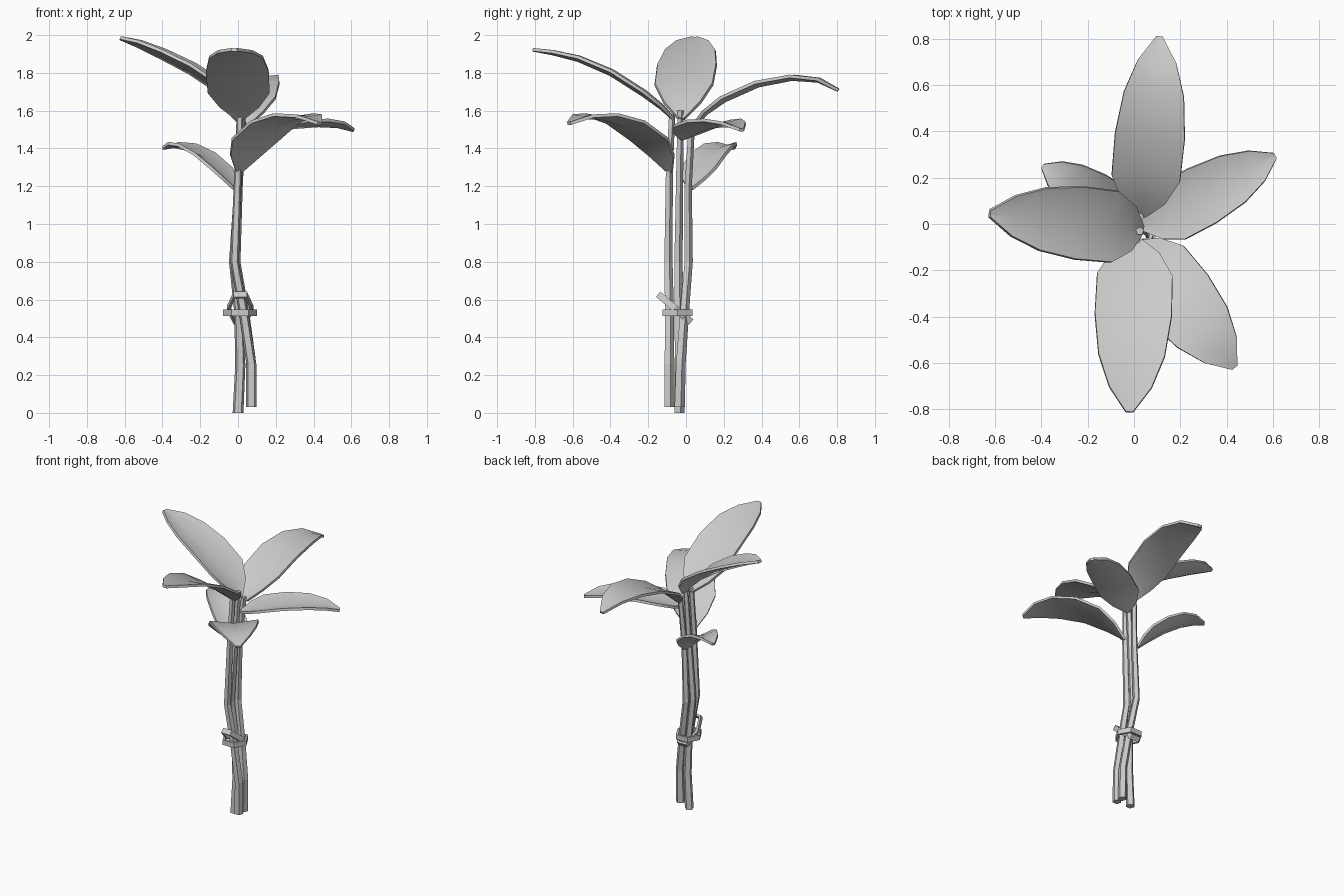
import bpy, bmesh, math
from mathutils import Vector, Matrix

if "Cube" in bpy.data.objects:
    bpy.data.objects.remove(bpy.data.objects["Cube"])


def finish(name, bm, smooth=0):
    bmesh.ops.recalc_face_normals(bm, faces=bm.faces)
    me = bpy.data.meshes.new(name)
    bm.to_mesh(me)
    bm.free()
    ob = bpy.data.objects.new(name, me)
    bpy.context.collection.objects.link(ob)
    if smooth:
        bpy.ops.object.select_all(action='DESELECT')
        ob.select_set(True)
        bpy.context.view_layer.objects.active = ob
        bpy.ops.object.shade_smooth_by_angle(angle=math.radians(smooth))
    return ob


def stem(name, path, r0=0.03, r1=0.018, sides=5):
    bm = bmesh.new()
    rings = []
    for p in path:
        r = r0 + (r1 - r0) * p[2] / 1.6
        rings.append([bm.verts.new((p[0] + r * math.cos(2 * math.pi * k / sides + 0.3),
                                    p[1] + r * math.sin(2 * math.pi * k / sides + 0.3), p[2]))
                      for k in range(sides)])
    for a, b in zip(rings, rings[1:]):
        for k in range(sides):
            j = (k + 1) % sides
            bm.faces.new((a[k], a[j], b[j], b[k]))
    bm.faces.new(rings[0])
    bm.faces.new(rings[-1])
    finish(name, bm)


# relative half widths along a leaf, from stalk to tip
WIDTHS = [0.1, 0.62, 0.98, 1.0, 0.86, 0.55, 0.09]
STEPS = [0, 0.09, 0.22, 0.45, 0.68, 0.86, 1]


def leaf(name, base, tip, heights, width, fold):
    """Folded blade: midrib runs from base to tip (x, y) at the given heights."""
    b, t = Vector(base), Vector(tip)
    d = (t - b).normalized()
    side = Vector((-d.y, d.x, 0))
    bm = bmesh.new()
    rows = []
    for i, (s, w, z) in enumerate(zip(STEPS, WIDTHS, heights)):
        q = b.lerp(t, s)
        c = Vector((q.x, q.y, z))
        w *= width
        slope = Vector((d.x, d.y, 0)) * (t - b).length
        k0, k1 = max(i - 1, 0), min(i + 1, 6)
        run = slope * (STEPS[k1] - STEPS[k0])
        tangent = (run + Vector((0, 0, heights[k1] - heights[k0]))).normalized()
        up = tangent.cross(side)
        rows.append([bm.verts.new(c + side * w * e + up * fold * w * abs(e)) for e in (-1, 0, 1)])
    for a, c in zip(rows, rows[1:]):
        for k in range(2):
            bm.faces.new((a[k], a[k + 1], c[k + 1], c[k]))
    bmesh.ops.recalc_face_normals(bm, faces=bm.faces)
    bmesh.ops.solidify(bm, geom=bm.faces[:], thickness=0.017)
    finish(name, bm, 35)


def band(name, center, rx, ry, height, tilt, sides=6, wall=0.016):
    bm = bmesh.new()
    loops = []
    for dr, z in ((0, -1), (0, 1), (-wall, 1), (-wall, -1)):
        loops.append([bm.verts.new(((rx + dr) * math.cos(2 * math.pi * k / sides),
                                    (ry + dr) * math.sin(2 * math.pi * k / sides),
                                    z * height / 2)) for k in range(sides)])
    for n in range(4):
        a, b = loops[n], loops[(n + 1) % 4]
        for k in range(sides):
            j = (k + 1) % sides
            bm.faces.new((a[k], a[j], b[j], b[k]))
    bm.transform(Matrix.Translation(center) @ Matrix.Rotation(tilt, 4, 'X'))
    finish(name, bm)


# three stems
stem("front_stem", [(0.07, -0.09, 0.03), (0.07, -0.09, 0.26), (0.03, -0.09, 0.53),
                    (-0.018, -0.095, 0.8), (0, -0.09, 1.28), (0.01, -0.075, 1.58)])
stem("middle_stem", [(0, -0.037, 0), (0.012, -0.035, 0.25), (0.005, -0.04, 0.53),
                     (-0.025, -0.042, 0.8), (0.005, -0.035, 1.28), (0.025, -0.03, 1.6)])
stem("back_stem", [(0.07, -0.036, 0.03), (0.07, -0.03, 0.26), (0.035, -0.01, 0.53),
                   (-0.01, 0.012, 0.8), (0.005, 0.01, 1.2), (0.025, 0.03, 1.54)])

# binding around the stems
band("flat_band", (0.01, -0.045, 0.53), 0.09, 0.093, 0.036, 0)
band("tilted_band", (0.012, -0.06, 0.555), 0.07, 0.132, 0.036, math.radians(-40))

# six leaves
leaf("left_leaf", (0.04, -0.025), (-0.62, 0.045),
     [1.56, 1.63, 1.71, 1.81, 1.89, 1.95, 1.99], 0.155, 0.3)
leaf("front_leaf", (0.01, -0.06), (-0.02, -0.81),
     [1.56, 1.62, 1.69, 1.80, 1.875, 1.91, 1.93], 0.165, 0.12)
leaf("back_leaf", (0.035, 0.03), (0.11, 0.81),
     [1.52, 1.59, 1.66, 1.74, 1.775, 1.765, 1.715], 0.15, 0.12)
leaf("right_leaf", (0.035, -0.02), (0.61, 0.295),
     [1.46, 1.475, 1.495, 1.52, 1.53, 1.525, 1.505], 0.13, 0.25)
leaf("low_right_leaf", (0.0, -0.08), (0.435, -0.62),
     [1.28, 1.36, 1.44, 1.53, 1.57, 1.57, 1.54], 0.16, 0.12)
leaf("low_left_leaf", (-0.01, 0.02), (-0.395, 0.25),
     [1.19, 1.23, 1.28, 1.355, 1.405, 1.42, 1.41], 0.105, 0.25)
